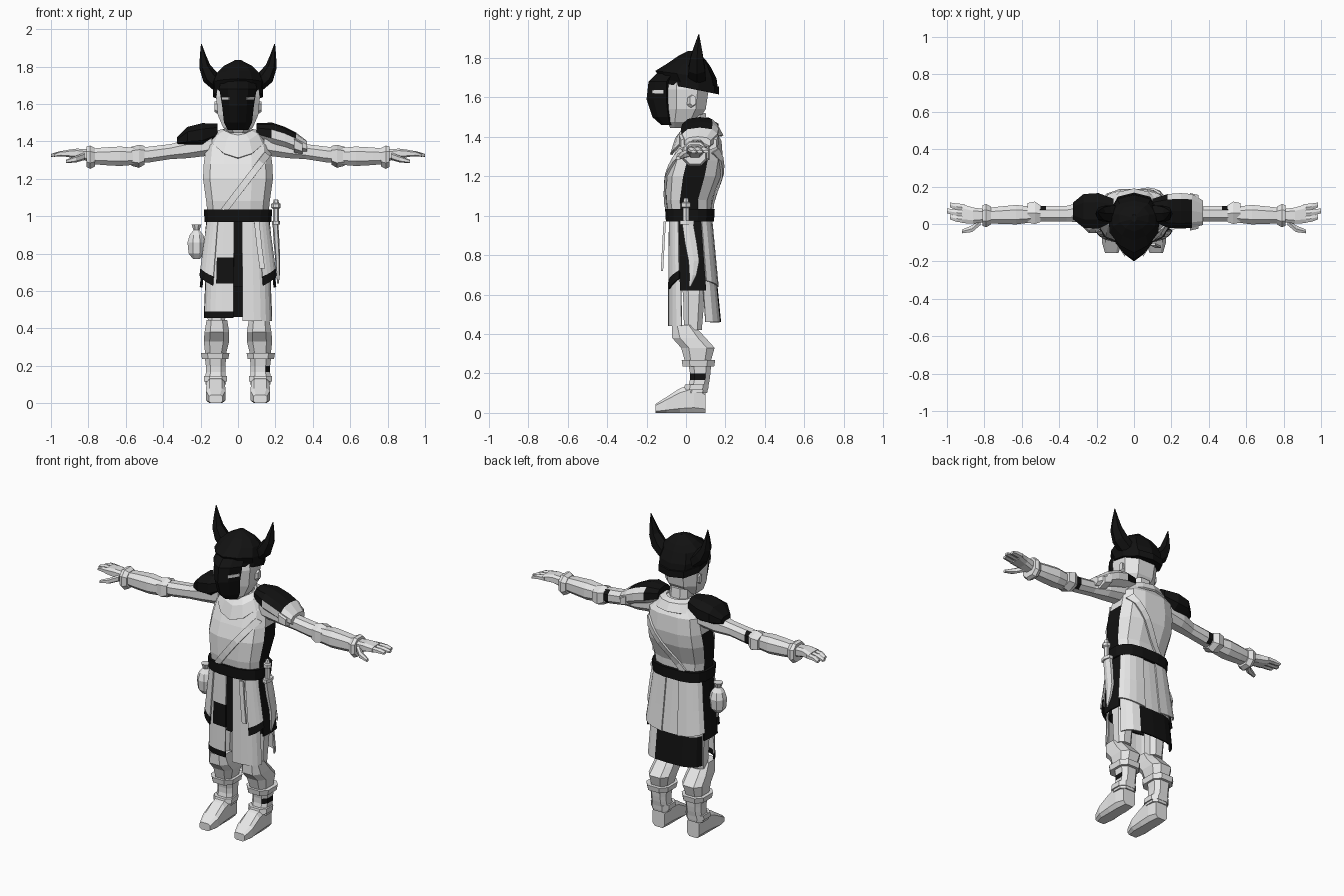
import bpy, bmesh, math
from mathutils import Vector

MATS = []
for label, v in (("pale grey", 0.8), ("black", 0.006)):
    m = bpy.data.materials.new(label)
    m.diffuse_color = (v, v, v, 1)
    MATS.append(m)
GREY, BLACK = 0, 1


def loft(name, rings, color=GREY, closed=True, cap=True, thick=0):
    """Skin a list of point rings; color is an index or a rule (centre, normal)."""
    bm = bmesh.new()
    vs = [[bm.verts.new(p) for p in r] for r in rings]
    n = len(rings[0])
    for a, b in zip(vs, vs[1:]):
        for i in range(n if closed else n - 1):
            j = (i + 1) % n
            bm.faces.new((a[i], a[j], b[j], b[i]))
    if cap and closed:
        bm.faces.new(vs[0])
        bm.faces.new(vs[-1])
    bmesh.ops.recalc_face_normals(bm, faces=bm.faces)
    bm.normal_update()
    for f in bm.faces:
        f.material_index = color(f.calc_center_median(), f.normal) if callable(color) else color
    me = bpy.data.meshes.new(name)
    bm.to_mesh(me)
    bm.free()
    for m in MATS:
        me.materials.append(m)
    ob = bpy.data.objects.new(name, me)
    bpy.context.collection.objects.link(ob)
    if thick:
        mod = ob.modifiers.new("thickness", 'SOLIDIFY')
        mod.thickness = thick
        mod.offset = 0
    return ob


def sup(a, pw):
    c, s = math.cos(a), math.sin(a)
    return math.copysign(abs(c) ** pw, c), math.copysign(abs(s) ** pw, s)


def tube(name, path, color=GREY, n=8, pw=0.8, axis=None):
    """Loft along (x, y, z, ra, rb); ra lies along y (or x for parts running along y)."""
    pts = [Vector(p[:3]) for p in path]
    rings = []
    k = 1 / math.cos(math.pi / n) ** pw
    for i, p in enumerate(path):
        t = Vector(axis) if axis else (pts[min(i + 1, len(pts) - 1)] - pts[max(i - 1, 0)]).normalized()
        u = Vector((1, 0, 0)) if abs(t.y) > 0.7 else Vector((0, 1, 0))
        u = (u - t * u.dot(t)).normalized()
        v = t.cross(u)
        ring = []
        for j in range(n):
            c, s = sup((j + 0.5) * 2 * math.pi / n, pw)
            ring.append(pts[i] + u * c * p[3] * k + v * s * p[4] * k)
        rings.append(ring)
    return loft(name, rings, color)


Z = (0, 0, 1)
X = (1, 0, 0)

# torso, with dark side faces
TORSO = [(0.98, .02, .16, .105), (1.08, .015, .17, .115), (1.2, .04, .187, .137), (1.28, .058, .183, .13),
         (1.38, .075, .17, .105), (1.43, .075, .12, .075), (1.46, .07, .07, .06)]
tube("torso", [(0, cy, z, ry, rx) for z, cy, rx, ry in TORSO],
     lambda c, n: BLACK if abs(c.x) > .13 and abs(n.x) > .85 and c.z < 1.27 else GREY, 12, .7, Z)


def torso_y(x, z, side):
    for a, b in zip(TORSO, TORSO[1:]):
        if a[0] <= z <= b[0]:
            f = (z - a[0]) / (b[0] - a[0])
            cy, rx, ry = (a[k] + (b[k] - a[k]) * f for k in (1, 2, 3))
            return cy + side * (ry * max(0, 1 - min(1, abs(x) / rx) ** 2.86) ** .35 + .008)


# diagonal sash, front and back
for side, label in ((-1, "front"), (1, "back")):
    rows = [[], []]
    for i in range(8):
        x, z = -.075 + .23 * i / 7, 1.03 + .3 * i / 7
        for row, w in zip(rows, (-.018, .018)):
            px, pz = x - w * .8, z + w * .6
            row.append((px, torso_y(px, pz, side), pz))
    loft("sash_" + label, rows, GREY, False, thick=.012)

# scarf draped round the neck, low at the front
rings = []
for r, ry, z, dip in ((.08, .075, 1.46, .03), (.12, .105, 1.45, .06), (.15, .13, 1.405, .095)):
    rings.append([(r * math.cos(a), .055 + ry * math.sin(a), z - dip * max(0, -math.sin(a)) ** 2)
                  for a in (i * math.pi / 6 for i in range(12))])
loft("scarf", rings, cap=False, thick=.012)
tube("neck", [(0, .05, 1.38, .065, .065), (0, .04, 1.52, .06, .06)], axis=Z)

# head
tube("head", [(0, -.035, 1.445, .045, .045), (0, -.02, 1.475, .075, .08), (0, 0, 1.54, .1, .108),
              (0, .005, 1.64, .11, .117), (0, .01, 1.73, .1, .1)], axis=Z)

# helmet dome with a pointed front
PLAN = [(0, -1), (.55, -.75), (.95, -.3), (1, .3), (.65, .85), (0, 1)]
PLAN += [(-x, y) for x, y in PLAN[-2:0:-1]]
DOME = [(1.65, .03, .127, -.12, .165), (1.715, .02, .137, -.155, .155), (1.765, .01, .118, -.09, .125),
        (1.80, .01, .08, -.04, .1), (1.835, 0, .015, .01, .05)]
loft("helmet", [[(x * rx, (y0 + y1) / 2 + y * (y1 - y0) / 2, z - t * y) for x, y in PLAN]
                for z, t, rx, y0, y1 in DOME], BLACK)
# raised rim band
loft("helmet_rim", [[(x * .133, .02 + y * .148, z - .03 * y) for x, y in PLAN] for z in (1.645, 1.685)], BLACK)

# face mask
MASK = [(1.46, .055, -.125, -.08), (1.5, .075, -.17, -.09), (1.59, .085, -.2, -.1),
        (1.68, .1, -.19, -.1), (1.75, .09, -.12, -.05)]
loft("face_mask", [[(-w, yb, z), (-.55 * w, yf * .65 + yb * .35, z), (0, yf, z),
                    (.55 * w, yf * .65 + yb * .35, z), (w, yb, z), (0, yb + .04, z)]
                   for z, w, yf, yb in MASK], BLACK)

for s, side in ((-1, "left"), (1, "right")):
    # eye slit plate
    loft("eye_slit_" + side, [[(s * .048, -.172, z), (s * .086, -.112, z)] for z in (1.62, 1.637)],
         GREY, False, thick=.006)
    # horn
    tube("horn_" + side, [(s * .10, .055, 1.70, .045, .035), (s * .15, .055, 1.745, .042, .038),
                          (s * .178, .055, 1.80, .033, .026), (s * .188, .06, 1.86, .018, .014),
                          (s * .196, .065, 1.92, .002, .002)], BLACK, 6, 1)
    # ear
    tube("ear_" + side, [(s * .108, .025, 1.58, .022, .03), (s * .125, .035, 1.585, .015, .025)], n=6, axis=X)

    # arm with a small dark patch behind the elbow
    tube("upper_arm_" + side, [(s * .14, .065, 1.385, .06, .06), (s * .27, .065, 1.36, .055, .05),
                               (s * .36, .055, 1.345, .042, .04), (s * .47, .055, 1.33, .042, .042),
                               (s * .54, .055, 1.325, .04, .04)],
         lambda c, n: BLACK if abs(c.x) > .47 and n.y > .6 else GREY, 8, .85, X)
    tube("elbow_guard_" + side, [(s * .50, .055, 1.325, .045, .045), (s * .53, .06, 1.32, .06, .055),
                                 (s * .57, .06, 1.32, .052, .045)], n=6, axis=X)
    tube("forearm_" + side, [(s * .55, .05, 1.32, .042, .045), (s * .63, .05, 1.32, .052, .052),
                             (s * .72, .047, 1.32, .046, .047), (s * .79, .045, 1.32, .04, .04)], axis=X)
    tube("wrist_cuff_" + side, [(s * .765, .045, 1.315, .048, .05), (s * .79, .045, 1.315, .062, .062),
                                (s * .81, .045, 1.318, .055, .055)], axis=X)
    # hand, fingers and thumb
    tube("palm_" + side, [(s * .80, .045, 1.325, .035, .032), (s * .86, .045, 1.335, .043, .026),
                          (s * .92, .055, 1.335, .05, .018)], axis=X, pw=.6)
    for k, (y, tip) in enumerate(((.024, .985), (.056, 1.0), (.088, .985))):
        tube("finger_%d_%s" % (k + 1, side), [(s * .905, y, 1.335, .018, .015),
                                              (s * .95, y + .005, 1.334, .017, .013),
                                              (s * tip, y + .014, 1.325, .013, .007)], n=6, axis=X)
    tube("thumb_" + side, [(s * .82, .015, 1.32, .02, .018), (s * .865, -.025, 1.305, .018, .016),
                           (s * .92, -.04, 1.292, .01, .008)], n=6, axis=X)

    # leg, greave, cuff and boot
    x = s * .115
    tube("thigh_" + side, [(x, .035, .42, .045, .045), (x, .04, .6, .055, .055),
                           (s * .09, .03, .85, .08, .075)], n=8, axis=Z)
    tube("greave_" + side, [(s * .12, .06, .26, .065, .055), (s * .115, .06, .33, .085, .068),
                            (s * .113, .015, .38, .085, .066), (s * .113, -.015, .445, .055, .055)], axis=Z, pw=.7)
    tube("boot_cuff_" + side, [(s * .122, .063, .235, .08, .07), (s * .122, .063, .268, .085, .076)], axis=Z, pw=.7)
    tube("boot_shaft_" + side, [(s * .12, .055, .10, .052, .055), (s * .12, .07, .168, .05, .052),
                                (s * .12, .072, .2, .052, .052), (s * .12, .07, .25, .058, .058)],
         lambda c, n: BLACK if n.x > .7 and .17 < c.z < .2 and c.x > 0 else GREY, 8, .7, Z)
    tube("ankle_strap_" + side, [(s * .12, .05, .115, .062, .062), (s * .12, .055, .145, .06, .062)], axis=Z, pw=.7)
    tube("boot_foot_" + side, [(x + s * .004, y, h / 2, w, h / 2) for y, h, w in
                               ((.1, .11, .042), (.04, .15, .05), (-.03, .125, .05), (-.1, .08, .052),
                                (-.155, .045, .036))], pw=.5, axis=(0, 1, 0))

# shoulder guards
tube("shoulder_guard_left", [(-.11, .075, 1.455, .06, .04), (-.19, .07, 1.435, .095, .062),
                             (-.27, .07, 1.425, .09, .052), (-.325, .07, 1.40, .045, .022)], BLACK, 8, .8, X)
tube("shoulder_guard_right", [(.1, .075, 1.455, .06, .04), (.18, .07, 1.44, .09, .058),
                              (.25, .07, 1.42, .095, .055), (.31, .07, 1.395, .09, .05), (.37, .06, 1.37, .065, .03)],
     lambda c, n: BLACK if c.z > 1.435 and c.x < .29 and (c.x < .19 or c.y < .12) else GREY, 10, .8, X)
tube("shoulder_lip_right", [(.30, .065, 1.385, .1, .045), (.345, .065, 1.365, .09, .035)], GREY, 8, .7, X)


def panel(name, a0, a1, n, zs, color, flare=.05, skew=0, out=0):
    """Curved cloth sheet hung from the belt between two angles (front is -90)."""
    rows = []
    for z in zs:
        d, row = .97 - z, []
        for i in range(n + 1):
            f = i / n
            c, s = sup(math.radians(a0 + (a1 - a0) * f), .6)
            row.append((c * (.162 + out + d * flare), .02 + d * .045 + s * (.103 + out + d * .055),
                        z + skew * (f - .5) * d / .3))
        rows.append(row)
    loft(name, rows, color, False, thick=.008)


# skirt layers
panel("under_skirt", 0, 360, 20, (1.0, .8, .62), BLACK, .03, out=-.008)
panel("front_panel_right", -88, -18, 5, (.98, .7, .44), GREY, .04)
panel("front_panel_left", -162, -92, 5, (.98, .78, .64, .49, .455),
      lambda c, n: BLACK if c.z < .49 or (.64 < c.z < .78 and c.x > -.12) else GREY, .04)
panel("back_panel", 14, 166, 8, (.98, .64, .46),
      lambda c, n: BLACK if c.z < .64 and c.x < .05 else GREY, .04)
trim = lambda c, n: BLACK if c.z < .705 else GREY
panel("front_flap_right", -62, -20, 4, (.98, .8, .70, .655), trim, .13, .05, .008)
panel("front_flap_left", -160, -118, 4, (.98, .8, .70, .655), trim, .13, -.05, .008)
panel("back_flap_right", 20, 84, 4, (.98, .8, .655), GREY, .12, -.03, .008)
panel("back_flap_left", 96, 160, 4, (.98, .8, .655), GREY, .12, .03, .008)
panel("side_flap_right", -20, 20, 2, (.98, .8, .62), BLACK, .1, 0, .004)
panel("side_flap_left", 160, 200, 2, (.98, .8, .62), BLACK, .1, 0, .004)

# belt and its hanging strap
tube("belt", [(0, .02, .97, .122, .178), (0, .02, 1.035, .126, .183)], BLACK, 16, .7, Z)
loft("belt_strap", [[(x - .014, y, z), (x + .014, y, z)] for x, y, z in
                    ((.1, -.108, .97), (.115, -.116, .83), (.13, -.122, .72))], GREY, False, thick=.012)

# pouch
tube("pouch", [(-.222, 0, z, r, r) for z, r in ((.77, .018), (.8, .042), (.86, .048), (.9, .036),
                                               (.925, .016), (.955, .026))], n=8, pw=1, axis=Z)

# dagger and sheath
tube("dagger_handle", [(.203, 0, z, r, r) for z, r in ((.97, .014), (1.04, .014), (1.045, .022), (1.065, .022),
                                                      (1.07, .014), (1.09, .01))], n=6, pw=1, axis=Z)
tube("dagger_guard", [(.203, .005, .955, .035, .02), (.203, .005, .975, .035, .02)], n=6, axis=Z)
tube("dagger_sheath", [(.2, .008, .965, .028, .014), (.206, .025, .86, .03, .014), (.212, .04, .77, .027, .012),
                       (.214, .035, .70, .018, .01), (.214, .02, .64, .004, .004)], n=6, axis=Z)
